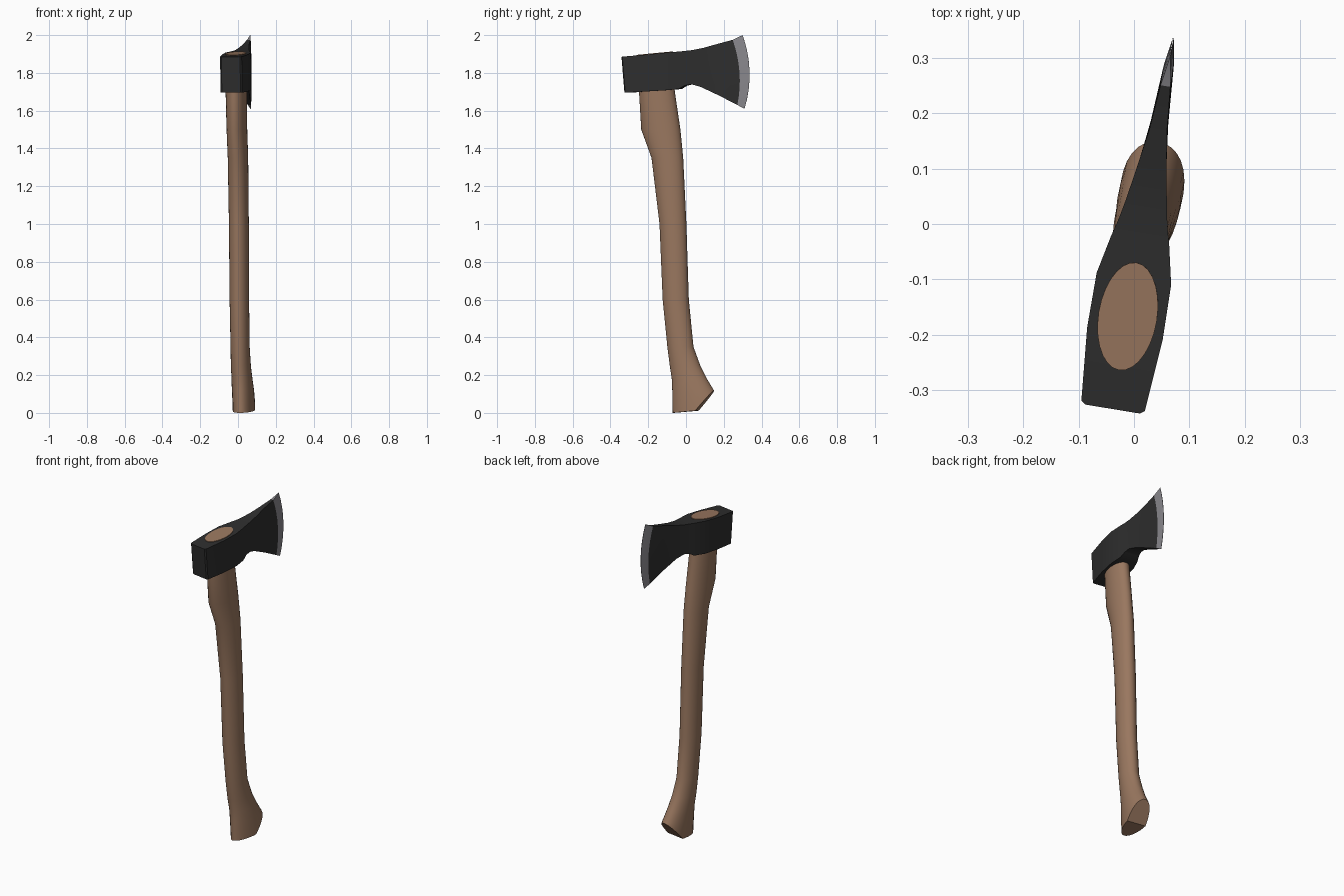
import bpy
import bmesh
import math
from mathutils import Vector

cube = bpy.data.objects.get("Cube")
if cube:
    bpy.data.objects.remove(cube)


def make_material(name, colour):
    mat = bpy.data.materials.new(name)
    mat.use_nodes = True
    mat.diffuse_color = (*colour, 1)
    mat.node_tree.nodes["Principled BSDF"].inputs["Base Color"].default_value = (*colour, 1)
    return mat


wood = make_material("warm wood", (0.32, 0.185, 0.115))
black = make_material("blackened steel", (0.027, 0.027, 0.027))
steel = make_material("ground steel", (0.25, 0.245, 0.265))


def loft(rings):
    """Skin a list of closed rings and cap both ends; also return the faces per span."""
    bm = bmesh.new()
    loops = [[bm.verts.new(p) for p in ring] for ring in rings]
    spans = []
    for a, b in zip(loops, loops[1:]):
        n = len(a)
        spans.append([bm.faces.new((a[i], a[(i + 1) % n], b[(i + 1) % n], b[i])) for i in range(n)])
    bm.faces.new(loops[0])
    spans[-1].append(bm.faces.new(loops[-1]))
    return bm, spans


def trim(bm, point, normal):
    """Cut away everything on the normal side of a plane and close the cut."""
    geom = bm.verts[:] + bm.edges[:] + bm.faces[:]
    cut = bmesh.ops.bisect_plane(bm, geom=geom, plane_co=point, plane_no=Vector(normal).normalized(),
                                 clear_outer=True)["geom_cut"]
    edges = [e for e in cut if isinstance(e, bmesh.types.BMEdge) and e.is_boundary]
    bmesh.ops.edgeloop_fill(bm, edges=edges)


def finish(name, bm, materials):
    bmesh.ops.recalc_face_normals(bm, faces=bm.faces[:])
    mesh = bpy.data.meshes.new(name)
    bm.to_mesh(mesh)
    bm.free()
    for mat in materials:
        mesh.materials.append(mat)
    obj = bpy.data.objects.new(name, mesh)
    bpy.context.collection.objects.link(obj)
    # The whole tool is turned slightly about the vertical
    obj.location.x = 0.016
    obj.rotation_euler.z = math.radians(-9.3)
    bpy.ops.object.select_all(action="DESELECT")
    obj.select_set(True)
    bpy.context.view_layer.objects.active = obj
    bpy.ops.object.shade_smooth_by_angle(angle=math.radians(30))
    return obj


# Handle: oval sections (height, rear edge, front edge, half width)
sections = [
    (-0.1, -0.068, 0.27, 0.058),
    (0.12, -0.073, 0.15, 0.057),
    (0.18, -0.076, 0.113, 0.054),
    (0.25, -0.087, 0.077, 0.052),
    (0.35, -0.1, 0.04, 0.05),
    (0.6, -0.125, 0.015, 0.051),
    (1.0, -0.142, 0.002, 0.052),
    (1.35, -0.185, -0.015, 0.053),
    (1.5, -0.24, -0.03, 0.053),
    (1.7, -0.252, -0.06, 0.055),
    (2.0, -0.275, -0.075, 0.052),
]
SIDES = 28
rings = []
for z, rear, front, half in sections:
    shift = 0.008 * max(0, 1 - max(z, 0) / 0.25)
    mid, reach = (rear + front) / 2, (front - rear) / 2
    angles = [math.tau * i / SIDES for i in range(SIDES)]
    rings.append([(shift + half * math.cos(a), mid + reach * math.sin(a), z) for a in angles])
bm, spans = loft(rings)
trim(bm, (0, -0.2, 1.901), (0, -0.094, 1))       # end flush with the head
trim(bm, (0, -0.07, 0), (0, 0.09, -1))           # butt
trim(bm, (0, 0.152, 0.12), (0, 0.108, -0.092))   # slanted knob face
finish("handle", bm, [wood])

# Head: upright slices (bottom y, bottom z, top y, top z, half width, bulge)
slices = [
    (-0.322, 1.695, -0.338, 1.885, 0.05, 0),
    (-0.316, 1.695, -0.332, 1.886, 0.058, 0),
    (-0.2, 1.702, -0.2, 1.897, 0.069, 0),
    (-0.1, 1.708, -0.1, 1.907, 0.068, 0),
    (-0.03, 1.715, -0.03, 1.913, 0.053, 0),
    (0, 1.733, 0, 1.916, 0.045, 0),
    (0.035, 1.74, 0.035, 1.92, 0.038, 0),
    (0.085, 1.725, 0.1, 1.933, 0.027, 0),
    (0.18, 1.68, 0.17, 1.953, 0.016, 0.01),
    (0.277, 1.63, 0.252, 1.975, 0.009, 0.024),
    (0.314, 1.61, 0.304, 2.0, 0.0008, 0.032),
]
ROWS = 9
rings = []
for y0, z0, y1, z1, half, bulge in slices:
    edge = []
    for i in range(ROWS):
        t = i / (ROWS - 1)
        edge.append((y0 + (y1 - y0) * t + bulge * 4 * t * (1 - t), z0 + (z1 - z0) * t))
    rings.append([(half, y, z) for y, z in edge] + [(-half, y, z) for y, z in reversed(edge)])
bm, spans = loft(rings)
for face in spans[-1]:      # sharpened edge band
    face.material_index = 1
finish("axe_head", bm, [black, steel])
